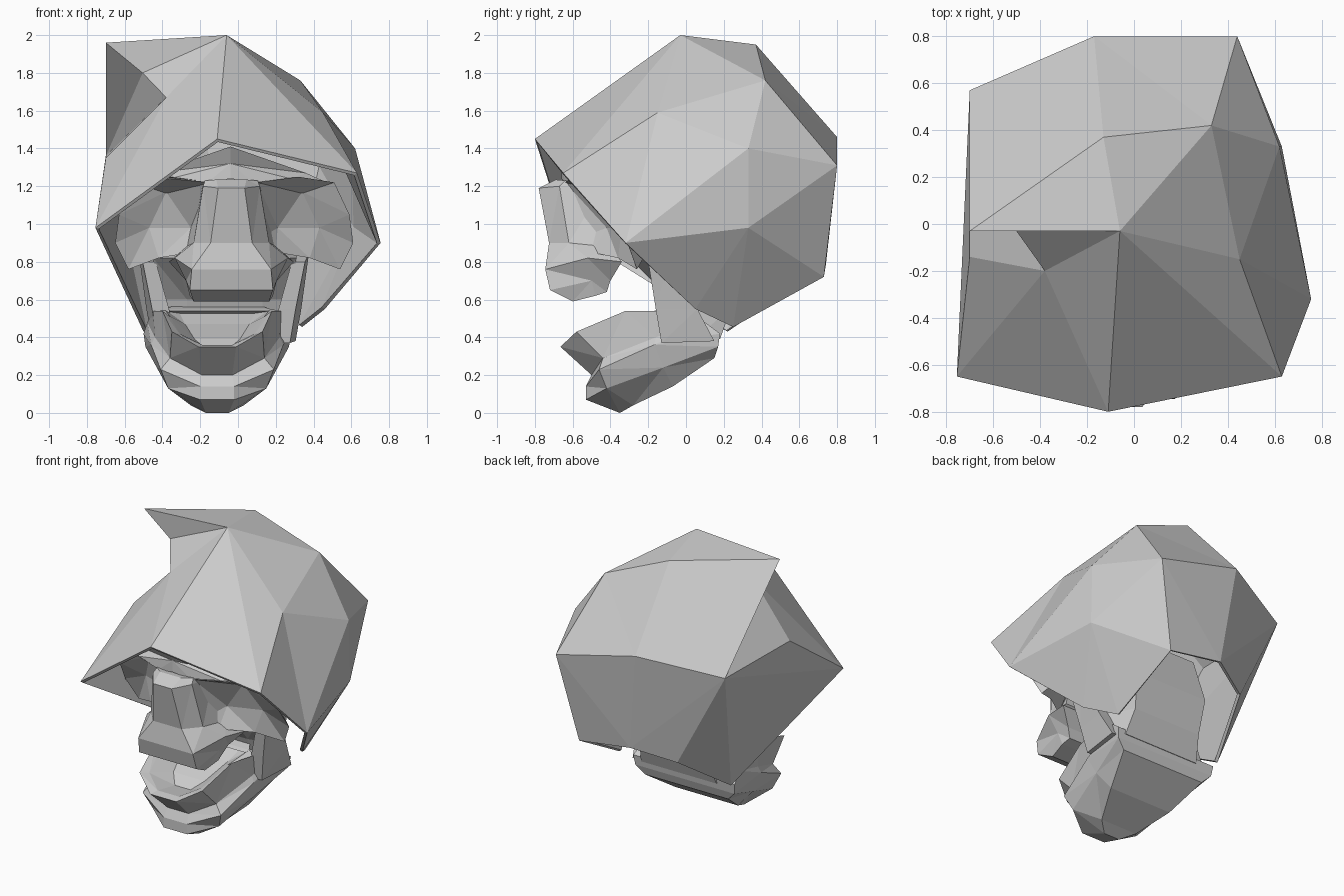
import bpy, bmesh


def make(name, verts, faces):
    me = bpy.data.meshes.new(name)
    me.from_pydata(verts, [], faces)
    bm = bmesh.new()
    bm.from_mesh(me)
    bmesh.ops.remove_doubles(bm, verts=bm.verts, dist=0.0005)
    bmesh.ops.triangulate(bm, faces=bm.faces)
    bmesh.ops.recalc_face_normals(bm, faces=bm.faces)
    bm.to_mesh(me)
    bm.free()
    ob = bpy.data.objects.new(name, me)
    bpy.context.collection.objects.link(ob)
    return ob


def lettered(pts, faces):
    keys = list(pts)
    return list(pts.values()), [[keys.index(c) for c in f] for f in faces.split()]


def mirrored(name, verts, faces, cx):
    # half shape given as offsets from the plane x = cx
    n = len(verts)
    v = [(cx + x, y, z) for x, y, z in verts] + [(cx - x, y, z) for x, y, z in verts]
    return make(name, v, faces + [[i + n for i in reversed(f)] for f in faces])


def half_grid(rows, cx):
    # rows of half contours, mirrored and bridged, first and last row capped
    n = len(rows[0])
    full = [[(cx - x, y, z) for x, y, z in reversed(r)] + [(cx + x, y, z) for x, y, z in r] for r in rows]
    m = 2 * n
    f = [[k * m + i, k * m + i + 1, (k + 1) * m + i + 1, (k + 1) * m + i]
         for k in range(len(rows) - 1) for i in range(m - 1)]
    for base in (0, (len(rows) - 1) * m):
        f += [[base + i, base + i + 1, base + m - 2 - i, base + m - 1 - i] for i in range(n - 1)]
    f += [[k * m, (k + 1) * m, (k + 2) * m - 1, (k + 1) * m - 1] for k in range(len(rows) - 1)]
    return [p for r in full for p in r], f


# cranium: faceted open shell with an overhanging spike at one side
cranium = {
    "A": (-.06, -.03, 2.0), "B": (-.11, -.80, 1.45), "C": (.63, -.65, 1.27),
    "D": (-.755, -.65, .98), "E": (.755, -.32, .90), "F": (.45, -.15, 1.59),
    "G": (.33, .42, 1.76), "H": (-.13, .37, 1.95), "I": (-.70, -.03, 1.96),
    "J": (-.38, -.20, 1.67), "K": (-.70, -.14, 1.35), "L": (.62, .33, 1.40),
    "M": (.63, .33, .98), "N": (.44, .80, 1.31), "O": (-.17, .80, 1.46),
    "P": (.31, .73, .72), "R": (-.70, .57, 1.36), "S": (-.505, -.025, 1.80),
    "T": (.46, .05, .55), "U": (.34, .25, .455), "V": (-.50, .22, .43),
    "X": (-.09, .74, .78), "Y": (-.36, .61, .70)}
shell = make("cranium_shell", *lettered(
    cranium, "ABC ACF AFG FCE FEL FLG GLN GNO GOH AGH AHI IHOR LMN MPN ELM ETM TUM UPM "
             "NPXO OXR XYR RYV RVD RDK ABJ JBD JDK AIS ASJ RIS RSJ RJK"))
mod = shell.modifiers.new("thickness", "SOLIDIFY")
mod.thickness = .02
mod.offset = -1

# eye sockets: rim with recessed front and a closed back
eye = {
    "a": (.12, -.64, 1.22), "b": (.34, -.60, 1.25), "c": (.53, -.47, 1.22),
    "d": (.61, -.40, 1.05), "e": (.63, -.31, .90), "f": (.56, -.26, .76),
    "g": (.40, -.36, .82), "h": (.22, -.50, .85), "i": (.15, -.55, .93),
    "p": (.36, -.43, 1.17), "q": (.23, -.42, .98), "r": (.45, -.34, .98), "z": (.36, -.12, 1.0)}
mirrored("eye_sockets", *lettered(
    eye, "abp bcp cdp dpr der efr fgr grq ghq hiq iaq apq pqr "
         "abz bcz cdz dez efz fgz ghz hiz iaz"), -.02)

# brow under the shell rim
brow = {
    "a": (0, -.66, 1.24), "b": (.12, -.64, 1.22), "c": (.32, -.59, 1.24),
    "d": (.51, -.47, 1.22), "e": (0, -.66, 1.32), "f": (0, -.71, 1.41), "g": (.40, -.51, 1.27)}
mirrored("brow", *lettered(brow, "abe bce ecg efg cdg"), -.04)

# nose bridge and upper jaw, contours from top to bottom
make("nose_and_upper_jaw", *half_grid([
    [(.08, -.69, 1.235), (.14, -.64, 1.23), (.14, -.45, 1.22)],
    [(.07, -.78, 1.19), (.15, -.67, 1.20), (.16, -.45, 1.18)],
    [(.11, -.725, .90), (.20, -.62, .90), (.24, -.42, .88)],
    [(.21, -.745, .76), (.30, -.52, .82), (.33, -.34, .80)],
    [(.22, -.72, .65), (.24, -.50, .70), (.24, -.40, .70)],
    [(.20, -.60, .59), (.22, -.48, .62), (.21, -.42, .64)]], -.035))

# throat and skull base inside the shell
make("skull_base", *half_grid([
    [(.20, .00, .39), (.34, .05, .39), (.29, .18, .39)],
    [(.20, -.08, .60), (.34, -.05, .60), (.26, .24, .56)],
    [(.25, -.30, .82), (.38, -.22, .82), (.28, .28, .80)],
    [(.20, -.35, 1.10), (.45, -.20, 1.10), (.25, .20, 1.10)]], -.07))

# lower jaw, contours from the chin up over the tooth rim to the mouth floor
make("lower_jaw", *half_grid([
    [(.06, -.35, .0), (.14, -.28, .04), (.24, -.07, .14), (.32, .15, .29)],
    [(.09, -.53, .07), (.26, -.42, .13), (.32, -.12, .24), (.38, .17, .35)],
    [(.09, -.53, .14), (.30, -.46, .23), (.35, -.17, .36), (.39, .18, .42)],
    [(.08, -.50, .20), (.25, -.44, .29), (.33, -.16, .40), (.37, .10, .48)],
    [(.10, -.665, .35), (.24, -.58, .43), (.29, -.32, .54), (.34, -.15, .54)],
    [(.08, -.61, .36), (.20, -.53, .42), (.25, -.32, .51), (.28, -.12, .55)],
    [(.06, -.45, .34), (.12, -.38, .39), (.17, -.20, .47), (.22, -.02, .57)]], -.11))

# rising jaw branches
ramus = [(.26, -.13, .37), (.35, -.13, .37), (.38, .15, .38), (.29, .15, .38),
         (.29, -.16, .55), (.38, -.16, .55), (.41, .06, .55), (.32, .06, .55),
         (.36, -.20, .80), (.43, -.20, .80), (.45, -.08, .84), (.38, -.08, .84)]
sides = [[k + i, k + (i + 1) % 4, k + 4 + (i + 1) % 4, k + 4 + i] for k in (0, 4) for i in range(4)]
mirrored("jaw_branches", ramus, sides + [[3, 2, 1, 0], [8, 9, 10, 11]], -.075)
